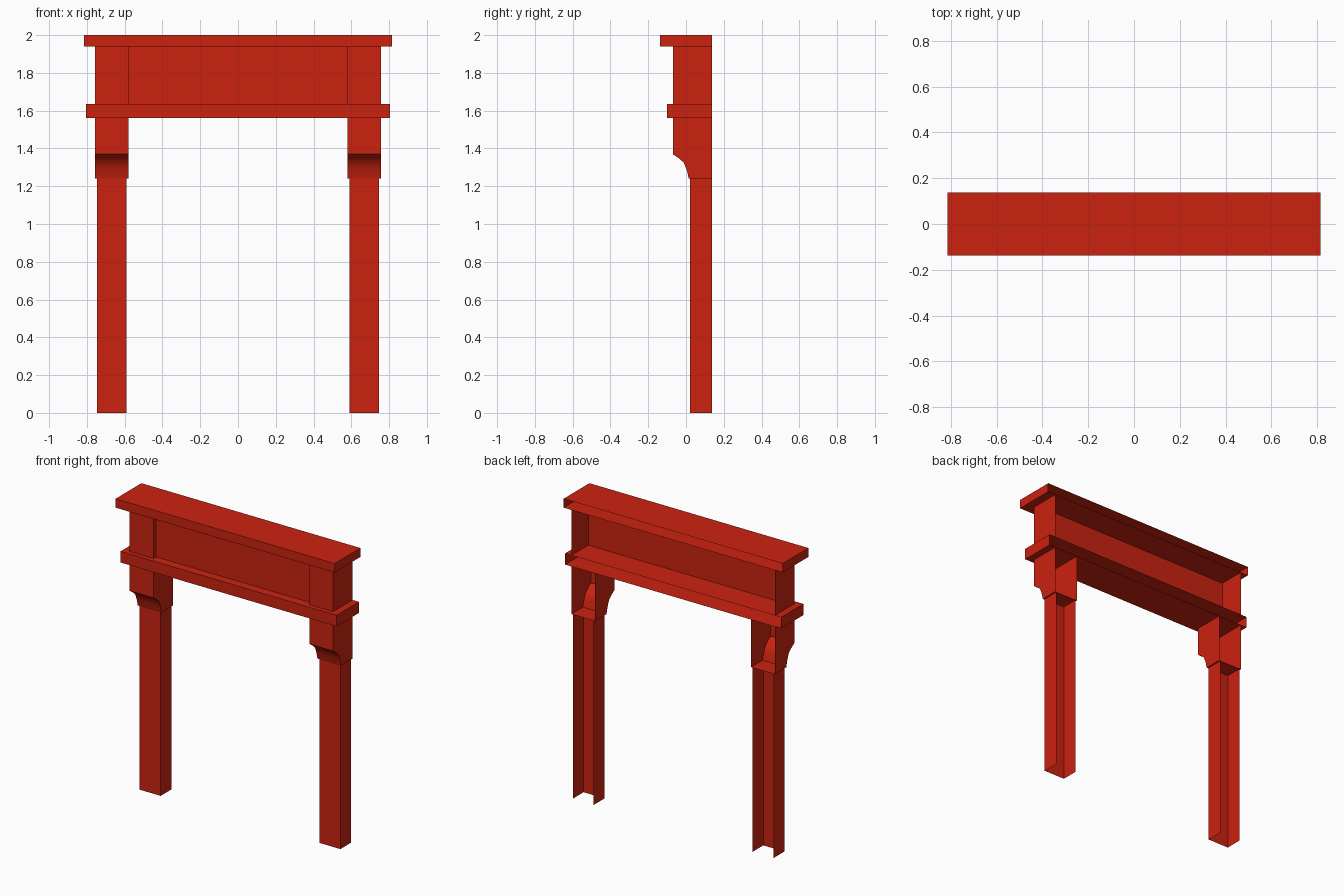
import bpy, bmesh, math

cube = bpy.data.objects.get("Cube")
if cube:
    bpy.data.objects.remove(cube, do_unlink=True)

BACK = 0.137          # open rear plane
FRIEZE_FRONT = -0.07
PANEL_FRONT = -0.042

red = bpy.data.materials.new("red_paint")
red.use_nodes = True
colour = (0.6, 0.016, 0.005, 1.0)
red.diffuse_color = colour
red.node_tree.nodes["Principled BSDF"].inputs["Base Color"].default_value = colour


def shell(name, x0, x1, path, back=BACK):
    """Sweep a side profile (y, z), listed top to bottom, along x.
    The ends are capped as far as the back plane; the rear stays open."""
    bm = bmesh.new()
    left = [bm.verts.new((x0, y, z)) for y, z in path]
    right = [bm.verts.new((x1, y, z)) for y, z in path]
    for i in range(len(path) - 1):
        bm.faces.new((left[i], left[i + 1], right[i + 1], right[i]))
    rear = [(back, path[-1][1]), (back, path[0][1])]
    extra = [p for p in rear if p not in path]
    for x, row in ((x0, left), (x1, right)):
        cap = row + [bm.verts.new((x, y, z)) for y, z in extra]
        bm.faces.new(cap if x == x1 else cap[::-1])
    mesh = bpy.data.meshes.new(name)
    bm.to_mesh(mesh)
    bm.free()
    mesh.materials.append(red)
    obj = bpy.data.objects.new(name, mesh)
    bpy.context.collection.objects.link(obj)
    return obj


def board(name, half_width, front, bottom, top):
    """Horizontal board with top, front, underside and ends."""
    path = [(BACK, top), (front, top), (front, bottom), (BACK, bottom)]
    return shell(name, -half_width, half_width, path)


# Horizontal members
board("top_shelf", 0.815, -BACK, 1.94, 2.0)
board("lower_moulding", 0.804, -0.10, 1.56, 1.635)
shell("frieze_panel", -0.757, 0.757, [(PANEL_FRONT, 1.94), (PANEL_FRONT, 1.635)])

# Bracket profile with a coved underside
bracket_path = [(FRIEZE_FRONT, 1.56), (FRIEZE_FRONT, 1.37), (-0.04, 1.35),
                (-0.012, 1.325), (0.004, 1.285), (0.015, 1.24), (BACK, 1.24)]


def span(side, inner, outer):
    return sorted((side * inner, side * outer))


# Legs, brackets and frieze end blocks on both sides
for label, side in (("left", 1), ("right", -1)):
    shell(label + "_frieze_block", *span(side, 0.581, 0.757),
          [(FRIEZE_FRONT, 1.94), (FRIEZE_FRONT, 1.635)], back=PANEL_FRONT)
    bracket = shell(label + "_bracket", *span(side, 0.581, 0.757), bracket_path)
    shell(label + "_leg", *span(side, 0.591, 0.747), [(0.022, 1.24), (0.022, 0.0)])
    bpy.ops.object.select_all(action="DESELECT")
    bracket.select_set(True)
    bpy.context.view_layer.objects.active = bracket
    bpy.ops.object.shade_smooth_by_angle(angle=math.radians(33))
